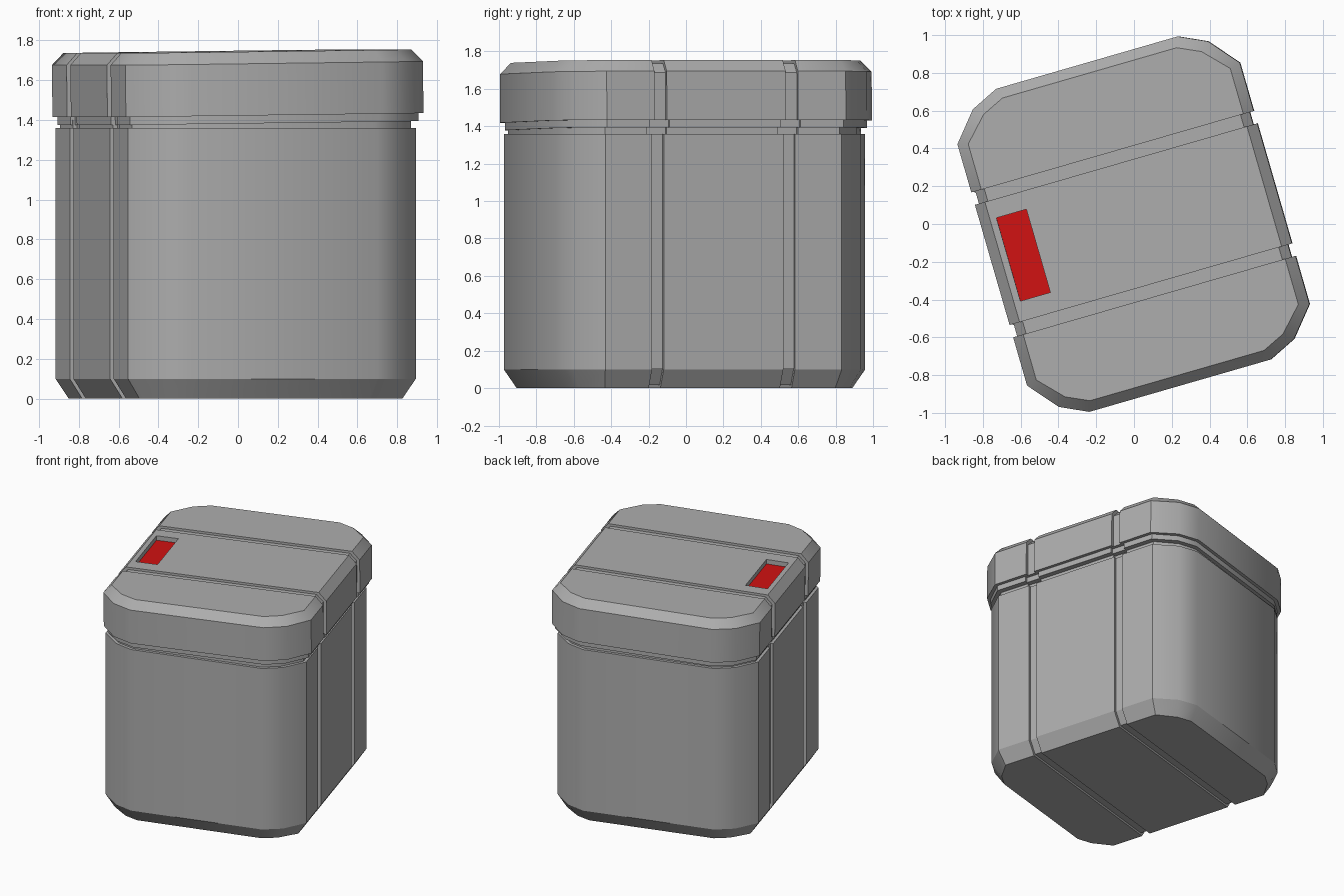
import bpy
import bmesh
import math

if "Cube" in bpy.data.objects:
    bpy.data.objects.remove(bpy.data.objects["Cube"])

YAW = math.radians(16.1)      # the whole box is turned about z
TILT = -0.0125                # the lid sits slightly crooked
HALF_X = 0.778
GROOVE_V = 0.365              # distance of each groove from the middle
GROOVE_DEPTH = 0.022


def make_material(name, colour):
    mat = bpy.data.materials.new(name)
    mat.use_nodes = True
    mat.diffuse_color = (*colour, 1)
    mat.node_tree.nodes["Principled BSDF"].inputs["Base Color"].default_value = (*colour, 1)
    return mat


GREY = make_material("grey_casing", (0.42, 0.42, 0.42))
RED = make_material("red_label", (0.64, 0.006, 0.006))


def outline(d):
    """Rectangle with two-step corners, moved inward by d."""
    corner = [(HALF_X - d, 0.665 - 0.27 * d),
              (0.648 - 0.85 * d, 0.82 - 0.75 * d),
              (0.5 - 0.36 * d, 0.89 - d)]
    points = []
    for sx, sy in ((1, 1), (-1, 1), (-1, -1), (1, -1)):
        part = [(sx * x, sy * y) for x, y in corner]
        points += part if sx * sy > 0 else part[::-1]
    return points


def add_object(name, bm):
    bmesh.ops.recalc_face_normals(bm, faces=bm.faces)
    mesh = bpy.data.meshes.new(name)
    bm.to_mesh(mesh)
    bm.free()
    obj = bpy.data.objects.new(name, mesh)
    bpy.context.collection.objects.link(obj)
    return obj


def loft(name, levels):
    """Stack outlines given as (height, inset) and cap both ends."""
    bm = bmesh.new()
    rings = [[bm.verts.new((x, y, z)) for x, y in outline(d)] for z, d in levels]
    for low, high in zip(rings, rings[1:]):
        for i in range(len(low)):
            j = (i + 1) % len(low)
            bm.faces.new((low[i], low[j], high[j], high[i]))
    bm.faces.new(rings[0])
    bm.faces.new(rings[-1])
    obj = add_object(name, bm)
    obj.data.materials.append(GREY)
    return obj


def prism(name, profile, v_min, v_max):
    """Extrude an x-z profile along y."""
    bm = bmesh.new()
    face = bm.faces.new([bm.verts.new((x, v_min, z)) for x, z in profile])
    result = bmesh.ops.extrude_face_region(bm, geom=[face])
    moved = [g for g in result["geom"] if isinstance(g, bmesh.types.BMVert)]
    bmesh.ops.translate(bm, verts=moved, vec=(0, v_max - v_min, 0))
    return add_object(name, bm)


def cut(obj, cutter):
    mod = obj.modifiers.new("cut", "BOOLEAN")
    mod.operation = "DIFFERENCE"
    mod.solver = "EXACT"
    mod.object = cutter
    bpy.context.view_layer.objects.active = obj
    bpy.ops.object.modifier_apply(modifier=mod.name)
    bpy.data.objects.remove(cutter)


def cut_grooves(obj, inner, outer_z, width):
    """Cut two U-shaped grooves; inner is the right half of the groove floor."""
    end_z = inner[0][1]
    right = [(1, outer_z), (1, end_z)] + inner
    profile = right + [(-x, z) for x, z in reversed(right)]
    for side in (-1, 1):
        v = side * GROOVE_V
        cut(obj, prism("groove_cutter", profile, v - width / 2, v + width / 2))


def finish(obj, location, tilt=0):
    obj.location = location
    obj.rotation_euler = (0, tilt, YAW)
    bpy.ops.object.select_all(action="DESELECT")
    obj.select_set(True)
    bpy.context.view_layer.objects.active = obj
    bpy.ops.object.shade_smooth_by_angle(angle=math.radians(30))


# Container body with a chamfered base and grooves over sides and bottom
G = GROOVE_DEPTH
SIDE = 0.026
body = loft("body", [(0, SIDE + 0.065), (0.1, SIDE), (1.36, SIDE)])
body_x = HALF_X - SIDE - G
cut_grooves(body, [(body_x, 1.5), (body_x, 0.107), (body_x - 0.058, G * 0.8)], -0.2, 0.065)
finish(body, (-0.012, -0.008, 0))

# Recessed neck between body and lid
neck = loft("neck", [(1.3, 0.048), (1.4, 0.048)])
neck_x = HALF_X - 0.048 - G
for side in (-1, 1):
    for end in (-1, 1):
        notch = [(end * x, z) for x, z in ((neck_x, 1.2), (1, 1.2), (1, 1.6), (neck_x, 1.6))]
        cut(neck, prism("notch_cutter", notch, side * GROOVE_V - 0.055, side * GROOVE_V + 0.055))
finish(neck, (-0.012, -0.008, 0))

# Lip under the lid
LID_Z = 1.425
lip = loft("lid_lip", [(-0.04, 0.024), (0.01, 0.024)])
lip_x = HALF_X - 0.024 - G
for side in (-1, 1):
    for end in (-1, 1):
        notch = [(end * x, z) for x, z in ((lip_x, -0.2), (1, -0.2), (1, 0.2), (lip_x, 0.2))]
        cut(lip, prism("notch_cutter", notch, side * GROOVE_V - 0.055, side * GROOVE_V + 0.055))
finish(lip, (0, 0, LID_Z), TILT)

# Lid with chamfered top, grooves and a sunken red label
LID_TOP = 0.32
lid = loft("lid", [(0, 0), (0.26, 0), (LID_TOP, 0.056)])
lid_x = HALF_X - G
cut_grooves(lid, [(lid_x, -0.2), (lid_x, 0.252), (lid_x - 0.05, LID_TOP - G * 0.8)], 0.6, 0.068)
FLOOR = LID_TOP - 0.035
window = [(-0.687, FLOOR), (-0.522, FLOOR), (-0.522, 0.5), (-0.687, 0.5)]
cut(lid, prism("label_cutter", window, -0.225, 0.233))
lid.data.materials.clear()
lid.data.materials.append(GREY)
lid.data.materials.append(RED)
for face in lid.data.polygons:
    on_floor = abs(face.center.z - FLOOR) < 0.002 and face.normal.z > 0.9
    face.material_index = 1 if on_floor else 0
finish(lid, (0, 0, LID_Z), TILT)
